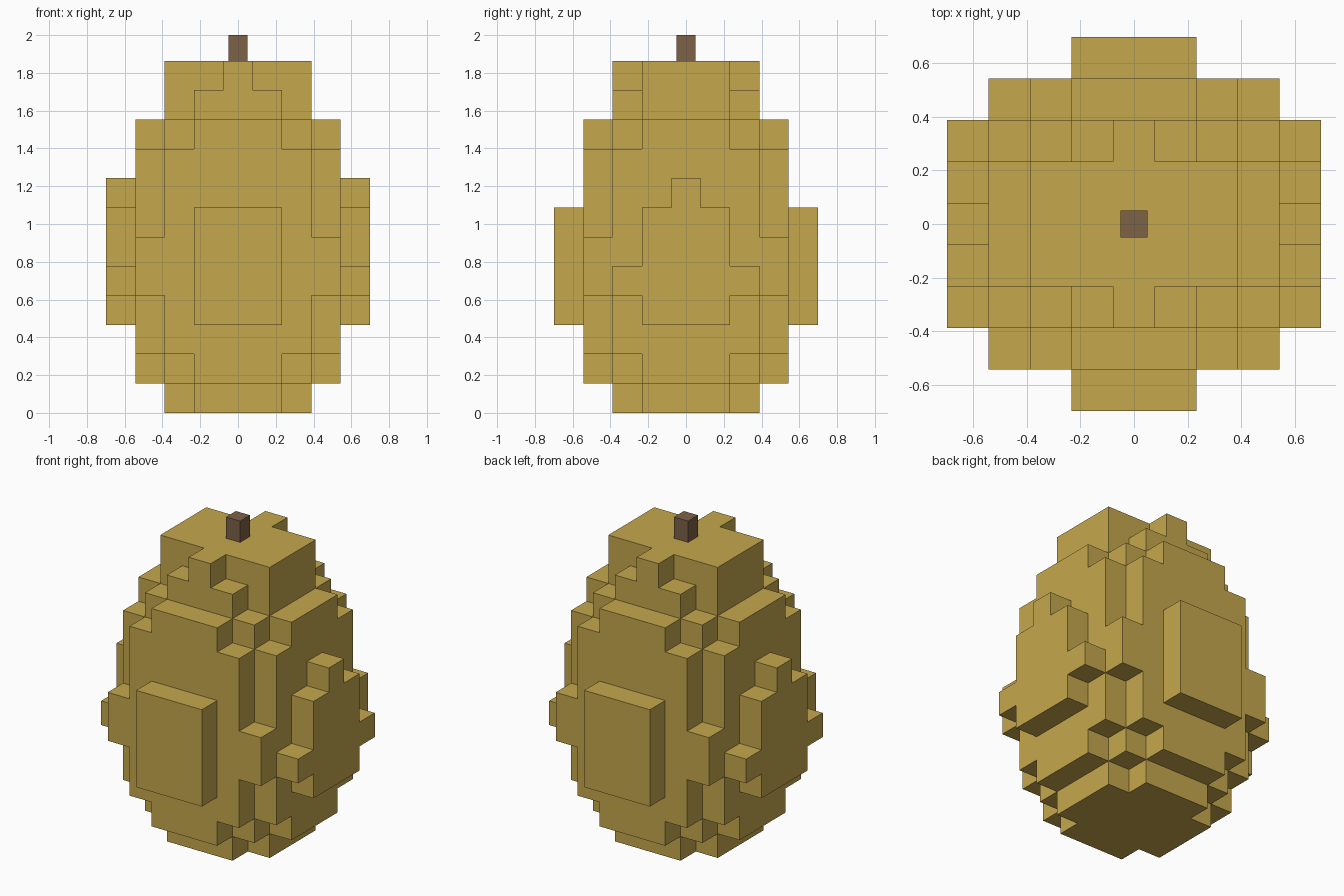
import bpy, bmesh
from mathutils import Vector

if "Cube" in bpy.data.objects:
    bpy.data.objects.remove(bpy.data.objects["Cube"])

V = 0.1553           # block size
HALF, LAYERS = 4, 12


def material(name, rgb):
    m = bpy.data.materials.new(name)
    m.diffuse_color = (*rgb, 1.0)
    m.use_nodes = True
    m.node_tree.nodes["Principled BSDF"].inputs["Base Color"].default_value = m.diffuse_color
    return m


def finish(bm, name, mat):
    me = bpy.data.meshes.new(name)
    bm.to_mesh(me)
    bm.free()
    me.materials.append(mat)
    ob = bpy.data.objects.new(name, me)
    bpy.context.collection.objects.link(ob)
    return ob


# First and last layer of each block column, mirrored in x and y: (|i|, |j|)
SPANS = {
    (0, 0): (0, 12), (1, 0): (0, 12), (2, 0): (0, 12), (3, 0): (1, 10), (4, 0): (3, 8),
    (0, 1): (0, 12), (1, 1): (0, 12), (2, 1): (0, 12), (3, 1): (1, 10), (4, 1): (3, 7),
    (0, 2): (0, 12), (1, 2): (0, 11), (2, 2): (1, 10), (3, 2): (2, 9), (4, 2): (4, 5),
    (0, 3): (1, 10), (1, 3): (1, 10), (2, 3): (2, 9), (3, 3): (4, 6),
    (0, 4): (3, 7), (1, 4): (3, 7),
}


def filled(i, j, k):
    low, high = SPANS.get((abs(i), abs(j)), (0, 0))
    return low <= k < high


# Stepped body: only the outer faces of the blocks
bm = bmesh.new()
span = range(-HALF, HALF + 1)
for i in span:
    for j in span:
        for k in range(LAYERS):
            if not filled(i, j, k):
                continue
            centre = Vector((i, j, k + 0.5))
            for axis in range(3):
                for sign in (-1, 1):
                    n = Vector((0, 0, 0))
                    n[axis] = sign
                    if filled(i + int(n.x), j + int(n.y), k + int(n.z)):
                        continue
                    u = Vector((0, 0, 0))
                    u[(axis + 1) % 3] = 0.5
                    w = n.cross(u)
                    c = centre + n * 0.5
                    corners = (c - u - w, c + u - w, c + u + w, c - u + w)
                    bm.faces.new([bm.verts.new(p * V) for p in corners])
bmesh.ops.remove_doubles(bm, verts=bm.verts, dist=0.001)
finish(bm, "body", material("mustard yellow", (0.558, 0.386, 0.074)))

# Stem on top
top = LAYERS * V
bm = bmesh.new()
bmesh.ops.create_cube(bm, size=1.0)
bmesh.ops.scale(bm, vec=(0.1, 0.1, 2.0 - top), verts=bm.verts)
bmesh.ops.translate(bm, vec=(0, 0, (2.0 + top) / 2), verts=bm.verts)
finish(bm, "stem", material("stem brown", (0.205, 0.122, 0.061)))
